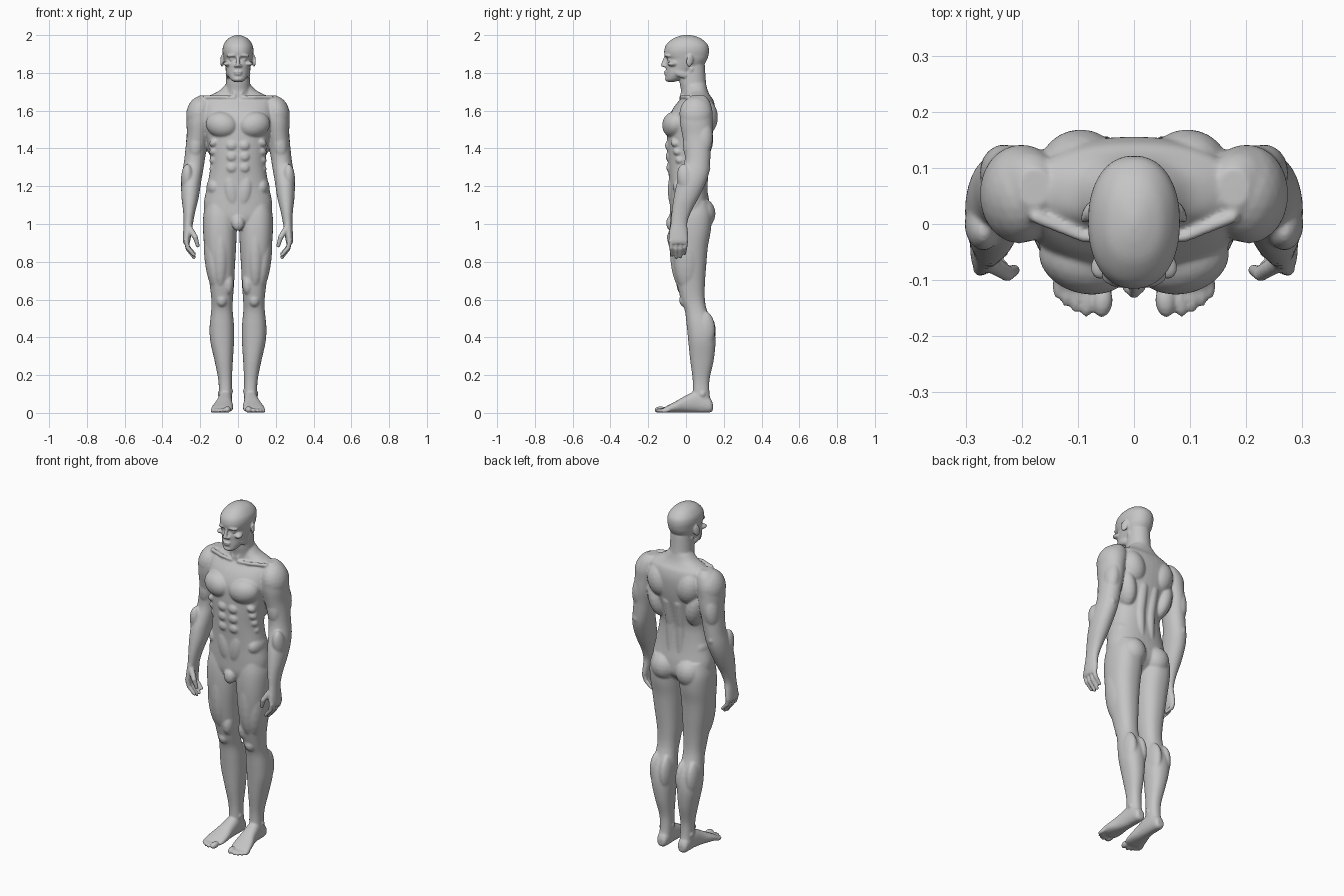
import bpy, bmesh, math
from mathutils import Vector, Matrix, Euler

bm = bmesh.new()


def spow(v, p):
    return math.copysign(abs(v) ** p, v)


def catmull(keys, sub=4):
    """Smoothly resample section keys."""
    out = []
    for i in range(len(keys) - 1):
        p0, p1, p2, p3 = (keys[max(0, min(len(keys) - 1, i + k))] for k in (-1, 0, 1, 2))
        for j in range(sub):
            t = j / sub
            out.append([0.5 * (2 * b + (c - a) * t + (2 * a - 5 * b + 4 * c - d) * t * t
                               + (3 * b - a - 3 * c + d) * t ** 3)
                        for a, b, c, d in zip(p0, p1, p2, p3)])
    return out + [list(keys[-1])]


def loft(keys, sides=(1, -1), axis='z', power=2.3, n=40):
    """Loft boxes-of-extent (t, a0, a1, b0, b1) as superellipse rings."""
    for s in sides:
        rings = []
        for t, a0, a1, b0, b1 in catmull(keys):
            ring = []
            for k in range(n):
                w = 2 * math.pi * k / n
                a = (a0 + a1) / 2 + (a1 - a0) / 2 * spow(math.cos(w), 2 / power)
                b = (b0 + b1) / 2 + (b1 - b0) / 2 * spow(math.sin(w), 2 / power)
                ring.append(bm.verts.new((a * s, b, t) if axis == 'z' else (a * s, t, b)))
            rings.append(ring)
        for r, q in zip(rings, rings[1:]):
            for k in range(n):
                bm.faces.new((r[k], r[(k + 1) % n], q[(k + 1) % n], q[k]))
        bm.faces.new(rings[0])
        bm.faces.new(rings[-1])


def centred(keys):
    return [(z, -w, w, y0, y1) for z, w, y0, y1 in keys]


def blob(loc, rad, rot=(0, 0, 0), sub=3):
    """Mirrored muscle ellipsoid; rot in degrees."""
    m = Matrix.Translation(loc) @ Euler([math.radians(r) for r in rot]).to_matrix().to_4x4() \
        @ Matrix.Diagonal((*rad, 1))
    for s in ((1, -1) if loc[0] else (1,)):
        bmesh.ops.create_icosphere(bm, subdivisions=sub, radius=1,
                                   matrix=Matrix.Diagonal((s, 1, 1, 1)) @ m)


def tube(*pts):
    """Mirrored round limb through (x, y, z, r) points."""
    for p, q in zip(pts, pts[1:]):
        a, b = Vector(p[:3]), Vector(q[:3])
        steps = max(2, int((b - a).length / (0.4 * min(p[3], q[3]))))
        for i in range(steps + 1):
            t = i / steps
            r = p[3] + (q[3] - p[3]) * t
            blob(a.lerp(b, t), (r, r, r), sub=2)


# Torso
loft(centred([(.97, .06, -.06, .06), (1.03, .16, -.083, .12), (1.10, .181, -.086, .125),
              (1.18, .168, -.087, .113), (1.25, .154, -.091, .106), (1.32, .146, -.096, .106),
              (1.40, .155, -.100, .122), (1.48, .172, -.100, .142), (1.55, .188, -.095, .153),
              (1.61, .19, -.070, .155), (1.655, .185, -.035, .145), (1.68, .15, -.012, .128),
              (1.705, .10, -.008, .116), (1.74, .065, -.005, .106)]), (1,))
# Neck
loft(centred([(1.62, .075, -.03, .13), (1.70, .066, -.026, .113), (1.76, .063, -.035, .105),
              (1.84, .06, -.03, .10)]), (1,), power=2.1)
# Head
loft(centred([(1.752, .022, -.098, -.06), (1.765, .040, -.106, -.03), (1.795, .057, -.106, .02),
              (1.825, .065, -.107, .075), (1.85, .071, -.107, .10), (1.873, .076, -.100, .113),
              (1.893, .079, -.113, .119), (1.92, .082, -.115, .122), (1.95, .076, -.104, .115),
              (1.98, .054, -.071, .083), (1.995, .027, -.035, .047), (2.001, .006, -.005, .015)]),
     (1,), power=2.2)
# Face: brow, eyes, cheekbones, jaw, nose, lips, chin, ears
blob((.032, -.098, 1.892), (.03, .015, .009), (0, 6, 20))
blob((.032, -.087, 1.871), (.015, .013, .009))
blob((.052, -.068, 1.848), (.022, .033, .014), (0, 0, 30))
blob((.053, -.025, 1.795), (.012, .04, .02), (-20, 0, 0))
tube((0, -.107, 1.888, .008), (0, -.122, 1.842, .0115))
blob((.012, -.112, 1.837), (.009, .012, .008))
blob((0, -.106, 1.805), (.023, .011, .006))
blob((0, -.105, 1.793), (.020, .011, .006))
blob((0, -.095, 1.767), (.026, .016, .014))
blob((.084, .02, 1.865), (.008, .02, .034), (-10, 0, 22))
# Neck cords, collar bones
tube((.055, .03, 1.82, .013), (.016, -.022, 1.685, .010))
tube((.022, -.026, 1.668, .011), (.09, -.024, 1.672, .010), (.175, .012, 1.672, .012))
# Chest and abdomen
blob((.086, -.062, 1.525), (.086, .063, .070), (0, -12, 14))
for z, y in ((1.415, -.091), (1.357, -.088), (1.298, -.084)):
    blob((.033, y, z), (.030, .020, .028))
blob((.036, -.074, 1.18), (.036, .022, .088), (0, 8, 0))
blob((.125, .005, 1.195), (.042, .075, .055))
for i in range(4):
    blob((.125, -.055 + .012 * i, 1.43 - .045 * i), (.028, .026, .022), (0, 30, 20))
blob((0, -.078, 1.005), (.034, .027, .042))
# Back: shoulder blades, lats, spinal columns, buttocks
blob((.095, .095, 1.565), (.075, .074, .10), (0, 12, 0))
blob((.125, .065, 1.45), (.055, .08, .12), (0, 12, 0))
tube((.032, .088, 1.15, .028), (.034, .088, 1.32, .030), (.036, .11, 1.46, .034))
blob((.080, .078, 1.055), (.077, .078, .085))

# Arm
loft([(1.68, .15, .205, .03, .10), (1.65, .13, .240, -.005, .125), (1.60, .13, .264, -.03, .14),
      (1.54, .14, .272, -.032, .14), (1.47, .155, .271, -.02, .14), (1.40, .166, .278, -.008, .132),
      (1.33, .177, .286, -.008, .128), (1.27, .187, .296, -.028, .122), (1.21, .197, .301, -.05, .102),
      (1.14, .208, .299, -.065, .068), (1.07, .225, .291, -.075, .03), (1.01, .237, .288, -.08, .008),
      (.96, .245, .290, -.088, .010), (.915, .252, .292, -.092, .013), (.895, .258, .288, -.085, .008)],
     power=2.1)
# Arm muscles
blob((.205, .053, 1.585), (.069, .088, .094), (0, -12, 0))
blob((.222, .022, 1.42), (.040, .038, .085), (0, -6, 0))
blob((.232, .092, 1.46), (.042, .050, .10), (0, -6, 0))
blob((.245, .108, 1.295), (.018, .022, .025))
blob((.268, .0, 1.235), (.034, .045, .085), (12, 0, 0))
# Fingers and thumb
for y, tip in ((-.080, .828), (-.053, .815), (-.027, .818), (-.002, .836)):
    tube((.274, y, .912, .0135), (.266, y * .95 - .002, (.912 + tip) / 2 + .005, .012),
         (.233, y * .85 - .006, tip + .008, .0095))
tube((.255, -.07, .975, .017), (.226, -.088, .93, .0145), (.213, -.082, .885, .0105))

# Leg
loft([(1.12, .03, .165, -.065, .115), (1.05, .01, .183, -.08, .135), (.97, .007, .185, -.085, .132),
      (.88, .010, .179, -.081, .116), (.78, .016, .166, -.068, .107), (.68, .021, .150, -.047, .10),
      (.60, .027, .141, -.027, .10), (.54, .028, .142, -.006, .112), (.46, .021, .150, .004, .145),
      (.38, .021, .147, .012, .156), (.28, .027, .125, .022, .147), (.18, .032, .105, .035, .125),
      (.11, .032, .101, .036, .124), (.05, .034, .10, .03, .130), (.01, .045, .09, .04, .12)])
# Thigh, knee and calf muscles
blob((.092, -.038, .85), (.045, .048, .19), (3, 0, 0))
blob((.132, .005, .82), (.046, .070, .18), (0, 6, 0))
blob((.052, -.015, .685), (.030, .036, .062))
blob((.086, -.010, .597), (.029, .026, .036))
blob((.088, .012, .535), (.018, .016, .03))
blob((.053, .10, .43), (.033, .058, .105))
blob((.116, .098, .44), (.035, .056, .10))
blob((.037, .072, .115), (.012, .015, .015))
blob((.097, .088, .10), (.012, .015, .015))
# Foot and toes
loft([(.142, .05, .085, .015, .05), (.125, .037, .098, .002, .08), (.06, .031, .104, .002, .115),
      (.0, .030, .115, .002, .092), (-.05, .026, .132, .002, .064), (-.09, .028, .141, .002, .043),
      (-.112, .034, .138, .004, .031), (-.122, .045, .12, .008, .024)], axis='y')
for x, y, r in ((.056, -.138, .018), (.083, -.138, .0125), (.102, -.130, .012),
                (.119, -.119, .012), (.133, -.105, .012)):
    blob((x, y, r * .75 + .004), (r, .029, r * .95), (8, 0, 6))

# Fuse all parts into one skin
bmesh.ops.recalc_face_normals(bm, faces=bm.faces)
mesh = bpy.data.meshes.new("human_body")
bm.to_mesh(mesh)
bm.free()
body = bpy.data.objects.new("human_body", mesh)
bpy.context.collection.objects.link(body)
bpy.context.view_layer.objects.active = body
body.select_set(True)
fuse = body.modifiers.new("fuse", 'REMESH')
fuse.mode = 'VOXEL'
fuse.voxel_size = .005
fuse.use_smooth_shade = True
bpy.ops.object.modifier_apply(modifier="fuse")

# Soften the muscles more than the face, hands and feet
fine, broad = [], []
for v in body.data.vertices:
    x, y, z = v.co
    detail = (z > 1.76 and y < .05) or (z < .97 and abs(x) > .195) or z < .05
    (fine if detail else broad).append(v.index)
group = body.vertex_groups.new(name="softness")
group.add(fine, .25, 'REPLACE')
group.add(broad, 1, 'REPLACE')
soft = body.modifiers.new("soften", 'SMOOTH')
soft.factor = .5
soft.iterations = 10
soft.vertex_group = "softness"
bpy.ops.object.modifier_apply(modifier="soften")

# Thin out the dense skin
thin = body.modifiers.new("thin", 'DECIMATE')
thin.ratio = min(1, 180000 / (2 * len(body.data.polygons)))
bpy.ops.object.modifier_apply(modifier="thin")

# One plain grey
grey = bpy.data.materials.new("plain_grey")
grey.diffuse_color = (.56, .56, .56, 1)
body.data.materials.clear()
body.data.materials.append(grey)
for p in body.data.polygons:
    p.use_smooth = True
    p.material_index = 0
